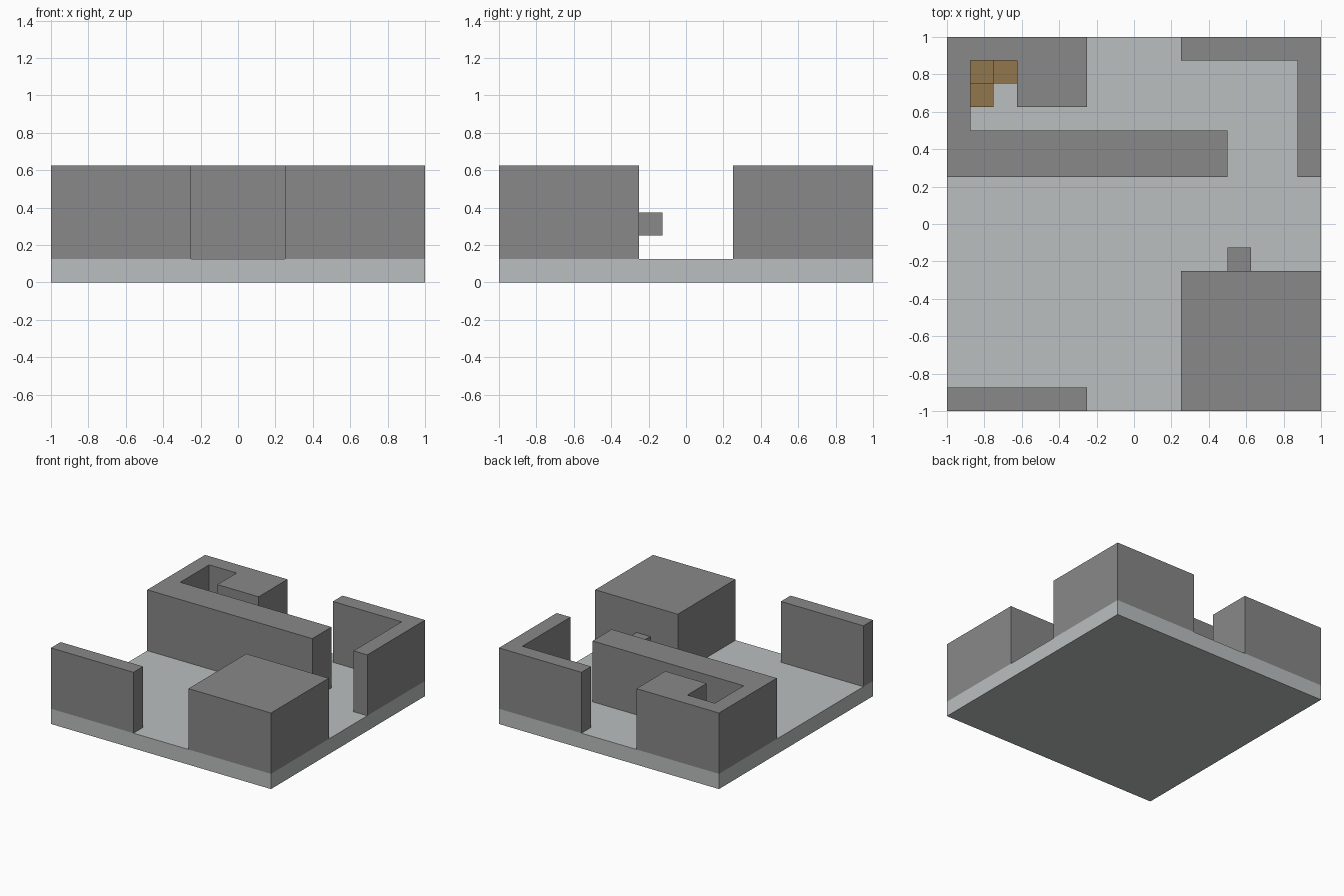
import bpy
import bmesh

U = 0.125  # building module

cube = bpy.data.objects.get("Cube")
if cube:
    bpy.data.objects.remove(cube, do_unlink=True)


def make_material(name, rgb):
    mat = bpy.data.materials.new(name)
    mat.use_nodes = True
    mat.diffuse_color = (*rgb, 1)
    mat.node_tree.nodes["Principled BSDF"].inputs["Base Color"].default_value = (*rgb, 1)
    return mat


stone = make_material("wall grey", (0.246, 0.246, 0.246))
pale = make_material("floor pale grey", (0.497, 0.521, 0.518))
wood = make_material("crate brown", (0.287, 0.181, 0.072))


def prism(name, outline, bottom, top, mat):
    """Extrude a plan outline, given in modules, between two heights."""
    bm = bmesh.new()
    face = bm.faces.new([bm.verts.new((x * U, y * U, bottom * U)) for x, y in outline])
    raised = bmesh.ops.extrude_face_region(bm, geom=[face])["geom"]
    verts = [v for v in raised if isinstance(v, bmesh.types.BMVert)]
    bmesh.ops.translate(bm, verts=verts, vec=(0, 0, (top - bottom) * U))
    bmesh.ops.recalc_face_normals(bm, faces=bm.faces)
    mesh = bpy.data.meshes.new(name)
    bm.to_mesh(mesh)
    bm.free()
    mesh.materials.append(mat)
    obj = bpy.data.objects.new(name, mesh)
    bpy.context.collection.objects.link(obj)
    return obj


def rect(x0, y0, x1, y1):
    return [(x0, y0), (x1, y0), (x1, y1), (x0, y1)]


# Floor slab
prism("floor", rect(-8, -8, 8, 8), 0, 1, pale)

# Walls and solid room block
prism("front_wall", rect(-8, -8, -2, -7), 1, 5, stone)
prism("room_block", rect(2, -8, 8, -2), 1, 5, stone)
prism("corner_wall", [(2, 7), (7, 7), (7, 2), (8, 2), (8, 8), (2, 8)], 1, 5, stone)

# Hooked wall around the storage alcove and corridor
prism("alcove_wall", [(-8, 2), (4, 2), (4, 4), (-7, 4), (-7, 7), (-5, 7),
                      (-5, 5), (-2, 5), (-2, 8), (-8, 8)], 1, 5, stone)

# Small knob on the back of the room block
prism("wall_knob", rect(4, -2, 5, -1), 2, 3, stone)

# Crates stacked in the alcove corner
prism("floor_crates", [(-7, 5), (-6, 5), (-6, 6), (-5, 6), (-5, 7), (-7, 7)], 1, 2, wood)
prism("top_crate", rect(-7, 6, -6, 7), 2, 3, wood)
